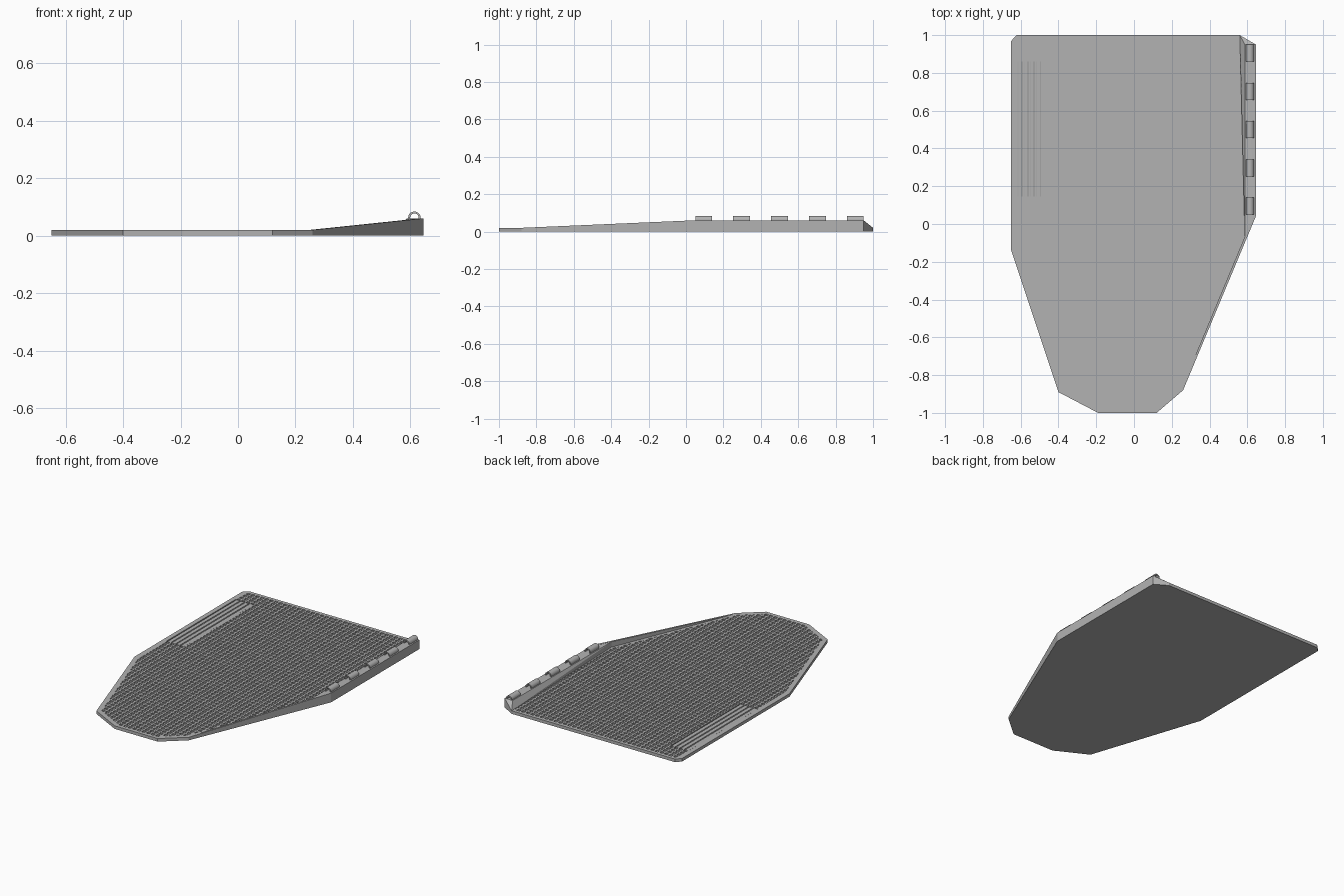
import bpy, bmesh, math
from mathutils import Vector

if "Cube" in bpy.data.objects:
    bpy.data.objects.remove(bpy.data.objects["Cube"])

grey = bpy.data.materials.new("light_grey")
grey.use_nodes = True
grey.diffuse_color = (0.45, 0.45, 0.45, 1)
grey.node_tree.nodes["Principled BSDF"].inputs["Base Color"].default_value = (0.45, 0.45, 0.45, 1)

THICK, RAISED = 0.02, 0.06
PITCH, HOLE, DEPTH = 0.0333, 0.021, 0.007
OUTLINE = [(-0.65, 0.97), (-0.65, -0.14), (-0.4, -0.89), (-0.19, -1), (0.12, -1),
           (0.26, -0.88), (0.645, 0.04), (0.645, 0.95), (0.56, 1), (-0.62, 1)]


def finish(bm, name):
    bmesh.ops.recalc_face_normals(bm, faces=bm.faces[:])
    mesh = bpy.data.meshes.new(name)
    bm.to_mesh(mesh)
    bm.free()
    mesh.materials.append(grey)
    obj = bpy.data.objects.new(name, mesh)
    bpy.context.collection.objects.link(obj)
    return obj


def hull(name, points):
    bm = bmesh.new()
    for p in points:
        bm.verts.new(p)
    bmesh.ops.convex_hull(bm, input=bm.verts[:])
    return finish(bm, name)


def cut(bm, point, normal):
    bmesh.ops.bisect_plane(bm, geom=bm.verts[:] + bm.edges[:] + bm.faces[:],
                           plane_co=point, plane_no=normal, dist=1e-5)


# Deck: outline cut into a grid, cells sunk as square pits
bm = bmesh.new()
bm.faces.new([bm.verts.new((x, y, THICK)) for x, y in OUTLINE])

borders = []
for i, a in enumerate(OUTLINE):
    a, b = Vector((*a, THICK)), Vector((*OUTLINE[(i + 1) % len(OUTLINE)], THICK))
    d = (b - a).normalized()
    inward = Vector((-d.y, d.x, 0))
    level = abs(d.y) < 0.01
    borders.append((a + inward * (0.015 if level else 0.03), inward))
for point, inward in borders:
    cut(bm, point, inward)

columns = [-0.603 + PITCH * i for i in range(36)]
rows = [0.967 - PITCH * i for i in range(59)]
for c in columns:
    for s in (-1, 1):
        cut(bm, (c + s * HOLE / 2, 0, 0), (1, 0, 0))
for r in rows:
    for s in (-1, 1):
        cut(bm, (0, r + s * HOLE / 2, 0), (0, 1, 0))

# Sunken panel for the slats
X0, X1, Y0, Y1 = -0.62, -0.49, 0.145, 0.86
for x in (X0, X1):
    cut(bm, (x, 0, 0), (1, 0, 0))
for y in (Y0, Y1):
    cut(bm, (0, y, 0), (0, 1, 0))


def in_panel(p):
    return X0 < p.x < X1 and Y0 < p.y < Y1


def near(value, centres):
    return min(abs(value - c) for c in centres) < HOLE / 2


def is_pit(p):
    return (near(p.x, columns) and near(p.y, rows)
            and all((p - q).dot(n) > 0 for q, n in borders))


centres = [(f, f.calc_center_median()) for f in bm.faces]
pits = [f for f, p in centres if is_pit(p) and not in_panel(p)]
panel = [f for f, p in centres if in_panel(p)]
pits += bmesh.ops.dissolve_faces(bm, faces=panel, use_verts=False)["region"]
sunk = bmesh.ops.extrude_discrete_faces(bm, faces=pits)["faces"]
for f in sunk:
    for v in f.verts:
        v.co.z = THICK - DEPTH

# Deck side walls and underside
rim = [e for e in bm.edges if e.is_boundary]
lower = bmesh.ops.extrude_edge_only(bm, edges=rim)["geom"]
for v in lower:
    if isinstance(v, bmesh.types.BMVert):
        v.co.z = 0
bmesh.ops.edgeloop_fill(bm, edges=[e for e in bm.edges if e.is_boundary])
finish(bm, "deck")

# Four slats lying in the panel
step = (X1 - X0) / 4
for i in range(4):
    x = X0 + step * (i + 0.5)
    half = step * 0.38
    hull(f"slat_{i + 1}", [(x + s * w, y, z) for s in (-1, 1) for y in (Y0, Y1)
                           for w, z in ((half, THICK - DEPTH - 0.002),
                                        (half, THICK - 0.003), (half * 0.6, THICK))])

# Raised hinge shelf with a sloped back corner
shelf = [(0.587, 0.95, RAISED), (0.645, 0.95, RAISED), (0.645, 0.04, RAISED),
         (0.587, -0.09, 0.054)]
hull("hinge_shelf", shelf + [(x, y, 0.001) for x, y, z in shelf]
     + [(0.56, 1, THICK), (0.56, 1, 0.001), (0.587, 0.95, THICK)])

# Tapering lip along the slanted front edge
hull("slanted_lip", [(0.26, -0.88, 0.001), (0.26, -0.88, THICK), (0.25, -0.875, THICK),
                     (0.645, 0.04, 0.001), (0.645, 0.04, RAISED),
                     (0.633, 0.045, 0.001), (0.633, 0.045, RAISED)])


# Hollow hinge knuckles
def knuckle(name, y0, y1, x=0.614, z=0.062, outer=0.022, inner=0.015, sides=20):
    bm = bmesh.new()
    section = [(outer, y0), (outer, y1), (inner, y1), (inner, y0)]
    rings = []
    for i in range(sides):
        a = math.tau * i / sides
        rings.append([bm.verts.new((x + r * math.cos(a), y, z + r * math.sin(a)))
                      for r, y in section])
    for i in range(sides):
        a, b = rings[i - 1], rings[i]
        for k in range(4):
            bm.faces.new((a[k - 1], a[k], b[k], b[k - 1]))
    obj = finish(bm, name)
    bpy.ops.object.select_all(action="DESELECT")
    obj.select_set(True)
    bpy.context.view_layer.objects.active = obj
    bpy.ops.object.shade_smooth_by_angle(angle=math.radians(35))


for i in range(5):
    start = 0.05 + 0.2025 * i
    knuckle(f"hinge_knuckle_{i + 1}", start, start + 0.09)
